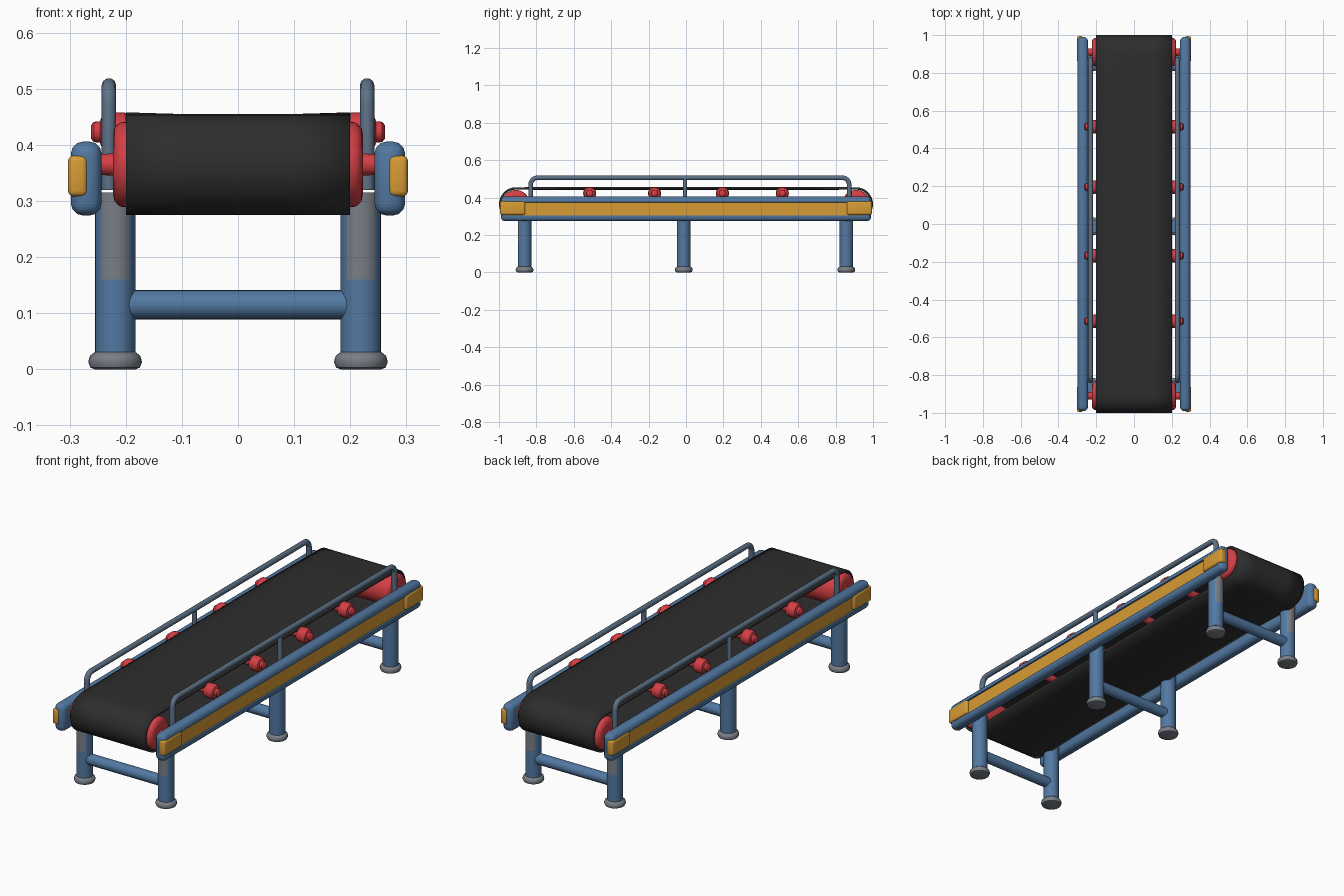
import bpy, bmesh
from math import pi, sin, cos
from mathutils import Matrix, Vector

cube = bpy.data.objects.get("Cube")
if cube:
    bpy.data.objects.remove(cube, do_unlink=True)


def material(name, r, g, b):
    m = bpy.data.materials.new(name)
    m.use_nodes = True
    m.diffuse_color = (r, g, b, 1)
    node = next(n for n in m.node_tree.nodes if n.type == 'BSDF_PRINCIPLED')
    node.inputs["Base Color"].default_value = (r, g, b, 1)
    node.inputs["Roughness"].default_value = 0.6
    return m


BLUE = material("steel blue", 0.085, 0.19, 0.36)
GREY = material("worn grey", 0.19, 0.21, 0.24)
PIPE = material("pipe blue grey", 0.11, 0.165, 0.24)
RED = material("roller red", 0.66, 0.05, 0.06)
YELLOW = material("safety yellow", 0.68, 0.33, 0.035)
BLACK = material("belt black", 0.027, 0.027, 0.027)


def finish(name, bm, mats, smooth=True):
    bmesh.ops.recalc_face_normals(bm, faces=bm.faces[:])
    mesh = bpy.data.meshes.new(name)
    bm.to_mesh(mesh)
    bm.free()
    for m in mats:
        mesh.materials.append(m)
    ob = bpy.data.objects.new(name, mesh)
    bpy.context.collection.objects.link(ob)
    if smooth:
        bpy.ops.object.select_all(action='DESELECT')
        ob.select_set(True)
        bpy.context.view_layer.objects.active = ob
        bpy.ops.object.shade_smooth_by_angle(angle=0.7)
    return ob


def turned(profile, axis, centre, sides=24):
    """Spin (radius, distance) pairs around an axis, closing both ends."""
    bm = bmesh.new()
    rings = []
    for r, d in profile:
        rings.append([bm.verts.new((r * cos(2 * pi * i / sides), r * sin(2 * pi * i / sides), d))
                      for i in range(sides)])
    for a, b in zip(rings, rings[1:]):
        for i in range(sides):
            j = (i + 1) % sides
            bm.faces.new((a[i], a[j], b[j], b[i]))
    bm.faces.new(rings[0])
    bm.faces.new(rings[-1])
    turn = Vector((0, 0, 1)).rotation_difference(Vector(axis)).to_matrix().to_4x4()
    bm.transform(Matrix.Translation(centre) @ turn)
    return bm


def rounded_box(low, high, bevel, segments=3):
    low, high = Vector(low), Vector(high)
    bm = bmesh.new()
    bmesh.ops.create_cube(bm, size=1)
    bm.transform(Matrix.Translation((low + high) / 2) @ Matrix.Diagonal((*(high - low), 1)))
    bmesh.ops.bevel(bm, geom=bm.edges[:], offset=bevel, segments=segments,
                    profile=0.5, affect='EDGES')
    return bm


def pipe(name, points, radius):
    curve = bpy.data.curves.new(name, 'CURVE')
    curve.dimensions = '3D'
    curve.bevel_depth = radius
    curve.bevel_resolution = 3
    curve.use_fill_caps = True
    spline = curve.splines.new('POLY')
    spline.points.add(len(points) - 1)
    for p, co in zip(spline.points, points):
        p.co = (*co, 1)
    spline.use_smooth = True
    curve.materials.append(PIPE)
    ob = bpy.data.objects.new(name, curve)
    bpy.context.collection.objects.link(ob)


# Belt: thin closed loop around both drums, dipping slightly mid-width
R, CZ, CY = 0.09, 0.365, 0.91
loop = []
for i in range(17):
    a = -pi / 2 + pi * i / 16
    loop.append((CY + R * cos(a), CZ + R * sin(a)))
loop += [(y, 0.458) for y in (0.6, 0.2, -0.2, -0.6)]
for i in range(17):
    a = pi / 2 + pi * i / 16
    loop.append((-CY + R * cos(a), CZ + R * sin(a)))
loop += [(y, 0.283) for y in (-0.6, 0.6)]
bm = bmesh.new()
columns = []
for x in (-0.2, -0.1, 0, 0.1, 0.2):
    dip = 0.006 * (1 - (x / 0.2) ** 2)
    columns.append([bm.verts.new((x, y, z - (dip if abs(y) < 0.7 and z > CZ else 0)))
                    for y, z in loop])
for a, b in zip(columns, columns[1:]):
    for i in range(len(loop)):
        j = (i + 1) % len(loop)
        bm.faces.new((a[i], a[j], b[j], b[i]))
belt = finish("belt", bm, [BLACK])
solid = belt.modifiers.new("thickness", 'SOLIDIFY')
solid.thickness = 0.012
solid.offset = -1

# End drums with rounded flanges and axles
half = [(0.076, 0.2), (0.075, 0.21), (0.066, 0.22), (0.05, 0.223), (0.02, 0.223), (0.018, 0.25)]
drum = [(r, -d) for r, d in reversed(half)] + half
for y, label in ((-CY, "front"), (CY, "back")):
    finish(label + "_drum", turned(drum, (1, 0, 0), (0, y, CZ), 40), [RED])

# Carrying rollers: thin shaft below the belt, thick rounded ends outside it
half = [(0.018, 0.19), (0.03, 0.194), (0.035, 0.203), (0.035, 0.232), (0.03, 0.242),
        (0.019, 0.246), (0.018, 0.257), (0.012, 0.262)]
roller = [(r, -d) for r, d in reversed(half)] + half
for i, y in enumerate((-0.515, -0.168, 0.195, 0.515)):
    finish(f"roller_{i + 1}", turned(roller, (1, 0, 0), (0, y, 0.423)), [RED])

for s, side in ((1, "left"), (-1, "right")):
    # Side rail with a sunken yellow panel on its outer face
    bm = rounded_box((0.243, -0.99, 0.274), (0.298, 0.99, 0.406), 0.022)
    bm.normal_update()
    outer = max(bm.faces, key=lambda f: f.calc_area() if f.normal.x > 0.99 else 0)
    bmesh.ops.inset_region(bm, faces=[outer], thickness=0.012)
    bmesh.ops.inset_region(bm, faces=[outer], thickness=0.001, depth=-0.008)
    outer.material_index = 1
    bm.transform(Matrix.Diagonal((s, 1, 1, 1)))
    finish(side + "_rail", bm, [BLUE, YELLOW])

    # Yellow bumpers wrapping the rail ends
    for e, end in ((-1, "front"), (1, "back")):
        bm = rounded_box((0.268, 0.86, 0.308), (0.303, 0.994, 0.381), 0.01)
        bm.transform(Matrix.Diagonal((s, e, 1, 1)))
        finish(f"{side}_{end}_bumper", bm, [YELLOW])

    # Guard rail: bent pipe with a middle post
    x, top, bend = 0.23 * s, 0.506, 0.035
    y0, y1 = -0.83, 0.872
    path = [(x, y0, 0.32)]
    for cy, start in ((y0 + bend, pi), (y1 - bend, pi / 2)):
        for i in range(7):
            a = start - pi / 2 * i / 6
            path.append((x, cy + bend * cos(a), top - bend + bend * sin(a)))
    path.append((x, y1, 0.32))
    pipe(side + "_guard_rail", path, 0.013)
    pipe(side + "_guard_post", [(x, -0.005, 0.32), (x, -0.005, top)], 0.012)

# Legs, feet and cross bars
for y, label in ((-0.863, "front"), (-0.012, "middle"), (0.857, "back")):
    for s, side in ((1, "left"), (-1, "right")):
        place = (0.219 * s, y, 0)
        bm = turned([(0.036, 0.02), (0.036, 0.16), (0.036, 0.315)], (0, 0, 1), place)
        bm.normal_update()
        for f in bm.faces:
            # worn upper half on the outward side of the end legs
            if label != "middle" and f.calc_center_median().z > 0.16 and f.normal.y * y > 0.55:
                f.material_index = 1
        finish(f"{side}_{label}_leg", bm, [BLUE, GREY])
        foot = [(0.036, 0), (0.044, 0.003), (0.048, 0.013), (0.045, 0.024), (0.036, 0.031)]
        finish(f"{side}_{label}_foot", turned(foot, (0, 0, 1), place), [GREY])
    finish(label + "_cross_bar", turned([(0.026, -0.21), (0.026, 0.21)], (1, 0, 0), (0, y, 0.115)), [BLUE])
